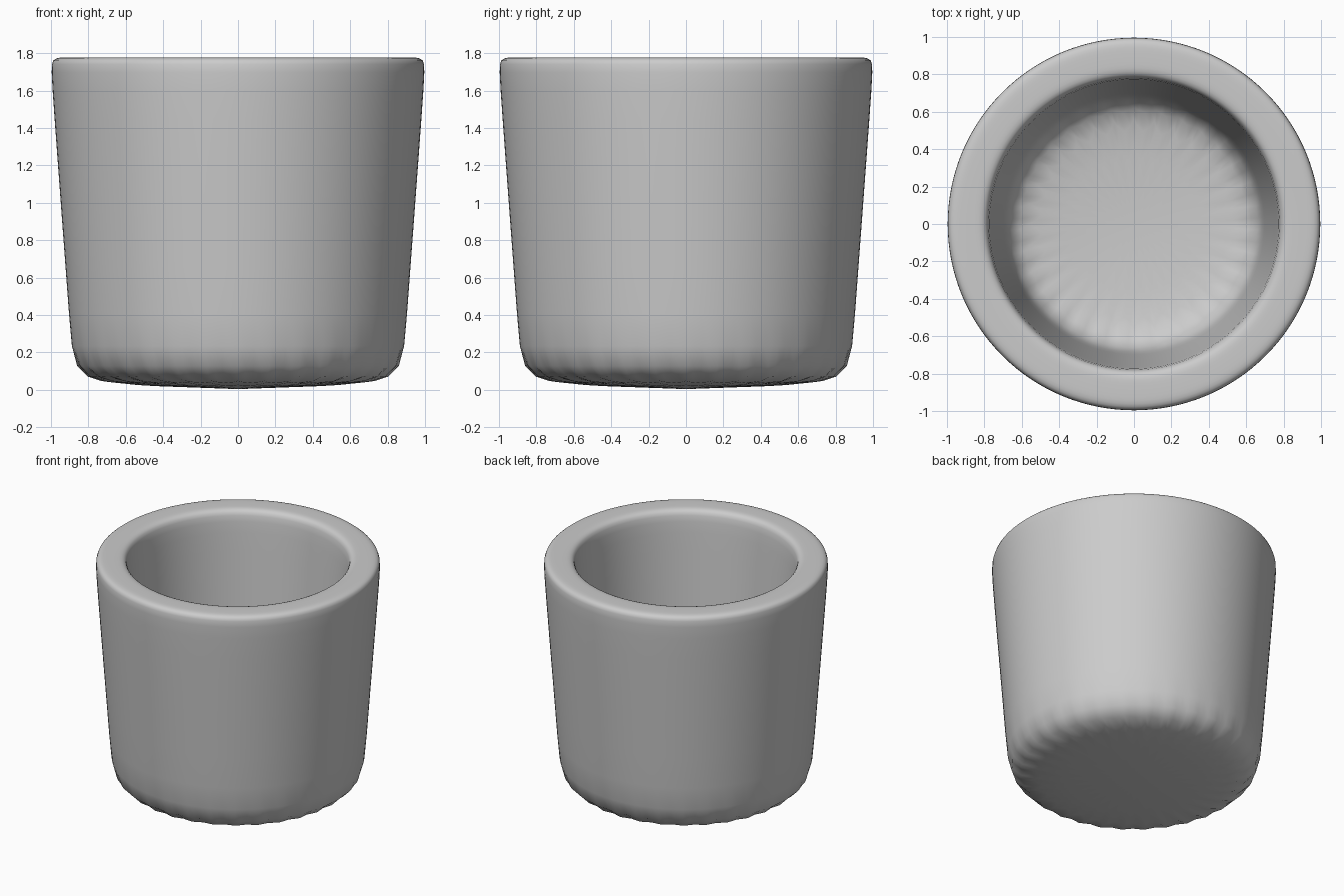
import bpy, bmesh
from math import cos, sin, tau

if "Cube" in bpy.data.objects:
    bpy.data.objects.remove(bpy.data.objects["Cube"])

SIDES = 32
# cage profile (radius, height): inner floor, inner wall, rim, outer wall, base
PROFILE = [
    (0.675, 0.22), (0.69, 0.40), (0.775, 1.66), (0.782, 1.775),
    (0.86, 1.778), (0.93, 1.778), (1.008, 1.775), (1.005, 1.68),
    (0.893, 0.19), (0.88, 0.0),
]

bm = bmesh.new()
rings = [[bm.verts.new((r * cos(tau * i / SIDES), r * sin(tau * i / SIDES), z))
          for i in range(SIDES)] for r, z in PROFILE]

# walls
for a, b in zip(rings, rings[1:]):
    for i in range(SIDES):
        j = (i + 1) % SIDES
        bm.faces.new((a[i], a[j], b[j], b[i]))

# n-gon floor and base, which give the fluted edge when subdivided
bm.faces.new(rings[0])
bm.faces.new(rings[-1])
bmesh.ops.recalc_face_normals(bm, faces=bm.faces)
for f in bm.faces:
    f.smooth = True

mesh = bpy.data.meshes.new("cup")
bm.to_mesh(mesh)
bm.free()
cup = bpy.data.objects.new("cup", mesh)
bpy.context.collection.objects.link(cup)

# smooth surface
sub = cup.modifiers.new("smooth", "SUBSURF")
sub.levels = sub.render_levels = 2
